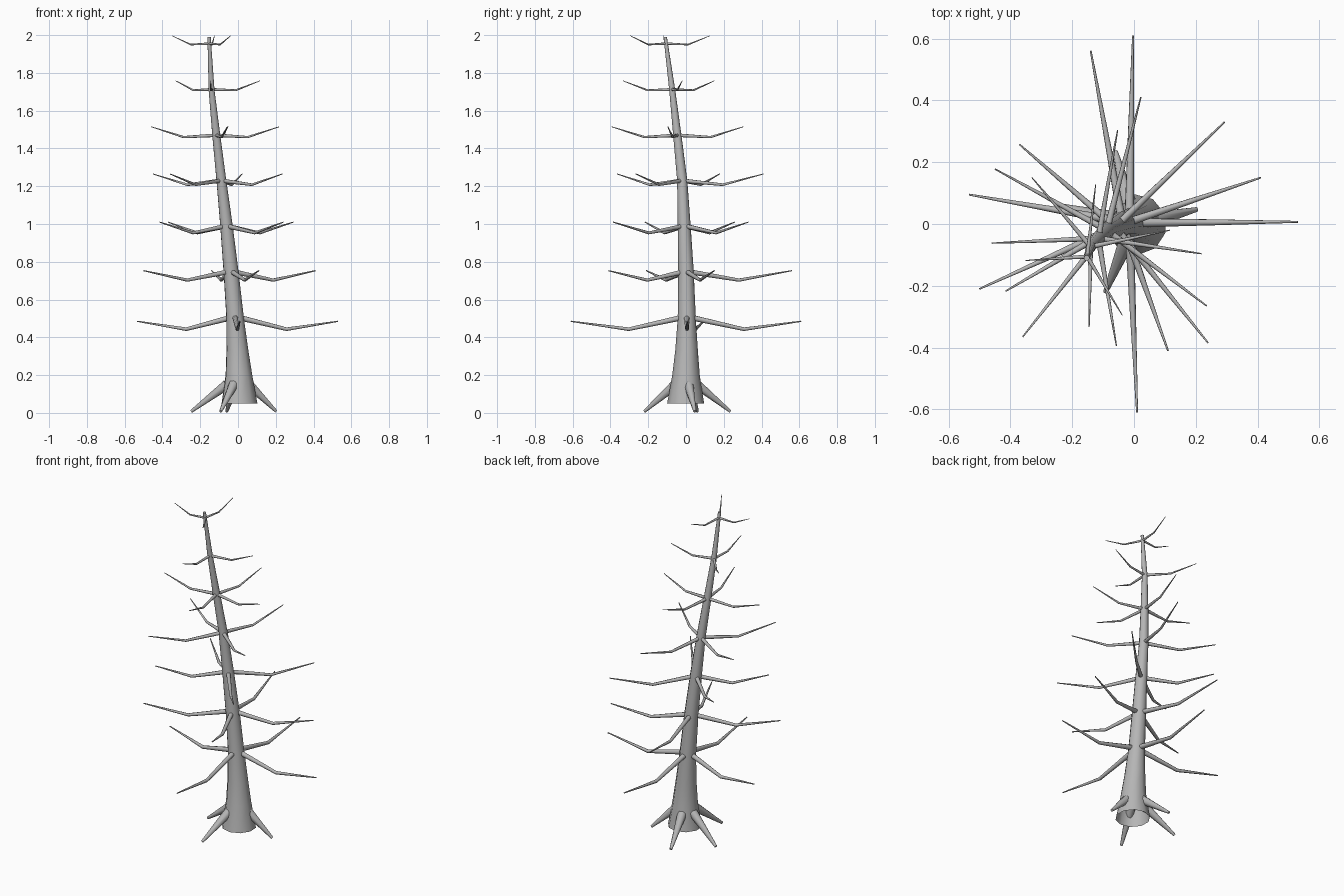
import bpy, bmesh, math
from mathutils import Vector

cube = bpy.data.objects.get("Cube")
if cube:
    bpy.data.objects.remove(cube)

bark = bpy.data.materials.new("grey bark")
bark.use_nodes = True
GREY = (0.47, 0.47, 0.47, 1)
bark.diffuse_color = GREY
bark.node_tree.nodes["Principled BSDF"].inputs["Base Color"].default_value = GREY


def tube(bm, points, radii, sides, level_rings=False, cap_start=True):
    """Tapered tube through the points, one ring of vertices at each."""
    points = [Vector(p) for p in points]
    rings = []
    for i, (p, r) in enumerate(zip(points, radii)):
        along = points[min(i + 1, len(points) - 1)] - points[max(i - 1, 0)]
        if level_rings:
            u, v = Vector((1, 0, 0)), Vector((0, 1, 0))
        else:
            u = along.cross(Vector((0, 0, 1))).normalized()
            v = along.cross(u).normalized()
        angles = [math.tau * k / sides - 0.26 for k in range(sides)]
        rings.append([bm.verts.new(p + r * (u * math.cos(a) + v * math.sin(a)))
                      for a in angles])
    for low, high in zip(rings, rings[1:]):
        for k in range(sides):
            n = (k + 1) % sides
            bm.faces.new((low[k], low[n], high[n], high[k]))
    bm.faces.new(rings[-1])
    if cap_start:
        bm.faces.new(rings[0][::-1])


def finish(bm, name):
    bmesh.ops.recalc_face_normals(bm, faces=bm.faces)
    mesh = bpy.data.meshes.new(name)
    bm.to_mesh(mesh)
    bm.free()
    mesh.materials.append(bark)
    obj = bpy.data.objects.new(name, mesh)
    bpy.context.collection.objects.link(obj)
    bpy.ops.object.select_all(action='DESELECT')
    obj.select_set(True)
    bpy.context.view_layer.objects.active = obj
    bpy.ops.object.shade_smooth_by_angle(angle=math.radians(62))


# Leaning trunk, open underneath: x, y, z, radius
TRUNK = [(0.008, -0.002, 0.05, 0.098), (0.005, 0, 0.2, 0.073), (-0.003, 0.003, 0.33, 0.06),
         (-0.015, 0.004, 0.5, 0.048), (-0.037, 0, 0.75, 0.041), (-0.062, -0.01, 1.0, 0.034),
         (-0.088, -0.02, 1.23, 0.027), (-0.115, -0.046, 1.47, 0.022),
         (-0.14, -0.073, 1.71, 0.016), (-0.153, -0.11, 1.99, 0.009)]
bm = bmesh.new()
tube(bm, [t[:3] for t in TRUNK], [t[3] for t in TRUNK], 10,
     level_rings=True, cap_start=False)
finish(bm, "trunk")


def trunk_centre(z):
    for a, b in zip(TRUNK, TRUNK[1:]):
        if z <= b[2]:
            return Vector(a[:3]).lerp(Vector(b[:3]), (z - a[2]) / (b[2] - a[2]))


# Whorls of bent branches: start, elbow and tip heights, then the tips in plan
WHORLS = [
    (0.51, 0.443, 0.485, [(-0.003, 0.61), (0.53, 0.007), (0.01, -0.61), (-0.533, 0.095)]),
    (0.75, 0.703, 0.753, [(-0.14, 0.56), (0.41, 0.15), (0.11, -0.41), (-0.5, -0.21)]),
    (0.99, 0.953, 1.01, [(0.293, 0.33), (0.24, -0.385), (-0.415, -0.217), (-0.37, 0.257)]),
    (1.23, 1.208, 1.265, [(0.022, 0.41), (0.235, -0.265), (-0.45, 0.178), (-0.36, -0.365)]),
    (1.47, 1.46, 1.515, [(0.218, -0.096), (-0.46, -0.062), (-0.053, 0.304), (-0.057, -0.394)]),
    (1.712, 1.708, 1.758, [(-0.33, 0.15), (0.116, -0.02), (-0.145, -0.333)]),
    (1.955, 1.95, 1.997, [(-0.35, -0.118), (-0.124, 0.128), (-0.038, -0.295)]),
]
for i, (z0, z1, z2, tips) in enumerate(WHORLS):
    bm = bmesh.new()
    thick = 0.016 - 0.0015 * i
    for x, y in tips:
        start = trunk_centre(z0)
        tip = Vector((x, y, z2))
        elbow = start.lerp(tip, 0.5)
        elbow.z = z1
        tube(bm, (start, elbow, tip), (thick, thick * 0.62, thick * 0.2), 8)
    finish(bm, f"branch_whorl_{i + 1}")

# Tapered roots splaying to the ground
bm = bmesh.new()
for x, y in [(0.202, 0.047), (-0.092, -0.22), (-0.06, 0.234), (-0.247, 0.06)]:
    tip = Vector((x, y, 0.008))
    start = Vector((0, 0, 0.15)) + Vector((x, y, 0)).normalized() * 0.06
    tube(bm, (start, tip), (0.027, 0.008), 8)
finish(bm, "roots")
